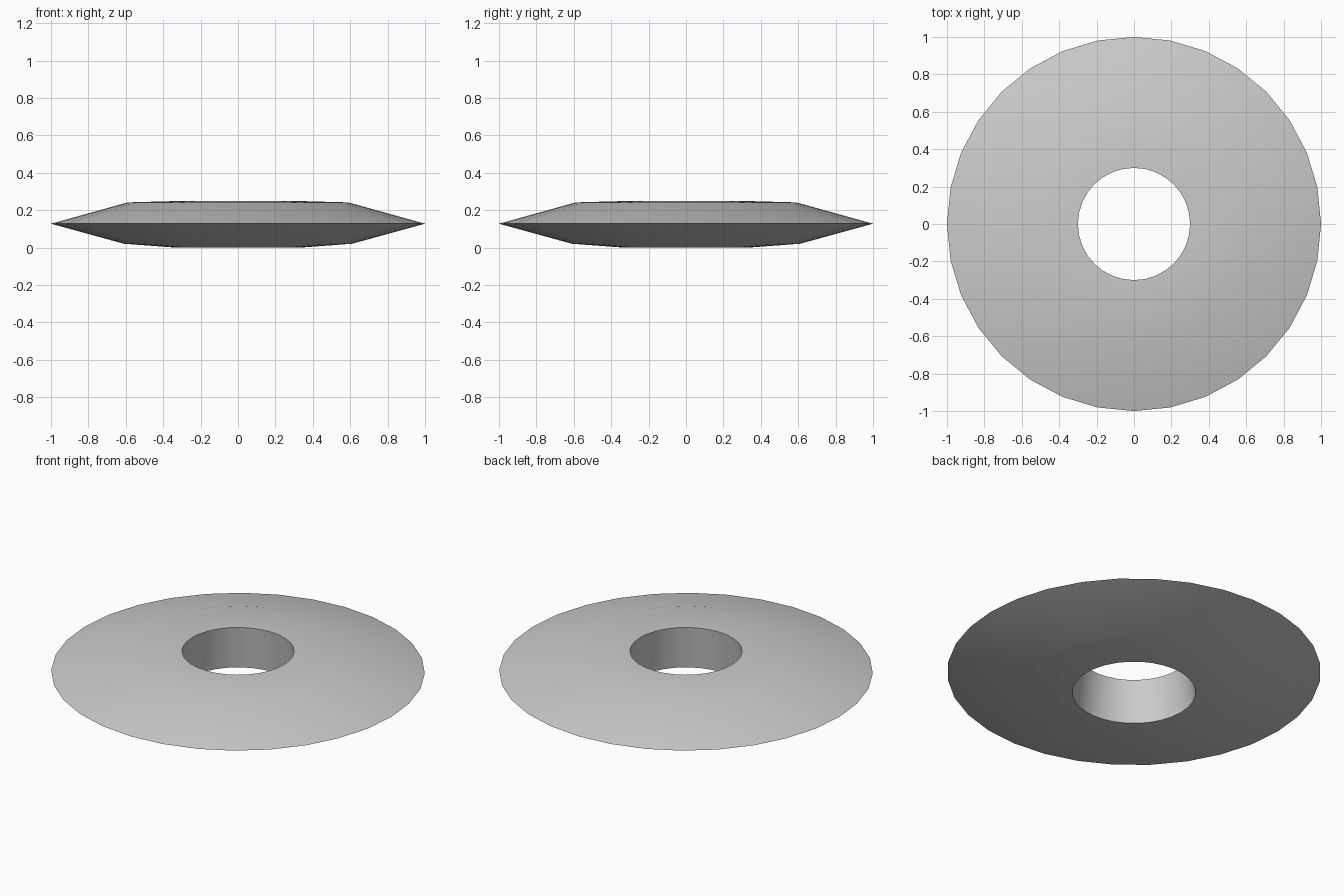
import bpy, bmesh, math

if "Cube" in bpy.data.objects:
    bpy.data.objects.remove(bpy.data.objects["Cube"])

SEGMENTS = 32
# closed cross-section (radius, height): hole wall, top plate, sharp rim, underside
PROFILE = [(0.30, 0.25), (0.59, 0.242), (1.0, 0.128), (0.61, 0.021), (0.33, 0.0)]


def lathe(name, profile, segments):
    """Spin a closed profile round z into a ring."""
    bm = bmesh.new()
    rings = []
    for i in range(segments):
        a = 2 * math.pi * i / segments
        rings.append([bm.verts.new((r * math.cos(a), r * math.sin(a), z)) for r, z in profile])
    n = len(profile)
    for i in range(segments):
        a, b = rings[i], rings[(i + 1) % segments]
        for j in range(n):
            k = (j + 1) % n
            bm.faces.new((a[j], a[k], b[k], b[j]))
    bmesh.ops.recalc_face_normals(bm, faces=bm.faces)
    mesh = bpy.data.meshes.new(name)
    bm.to_mesh(mesh)
    bm.free()
    obj = bpy.data.objects.new(name, mesh)
    bpy.context.collection.objects.link(obj)
    return obj


# bevelled throwing ring
ring = lathe("bevelled_ring", PROFILE, SEGMENTS)
bpy.context.view_layer.objects.active = ring
ring.select_set(True)
bpy.ops.object.shade_smooth_by_angle(angle=math.radians(30))
